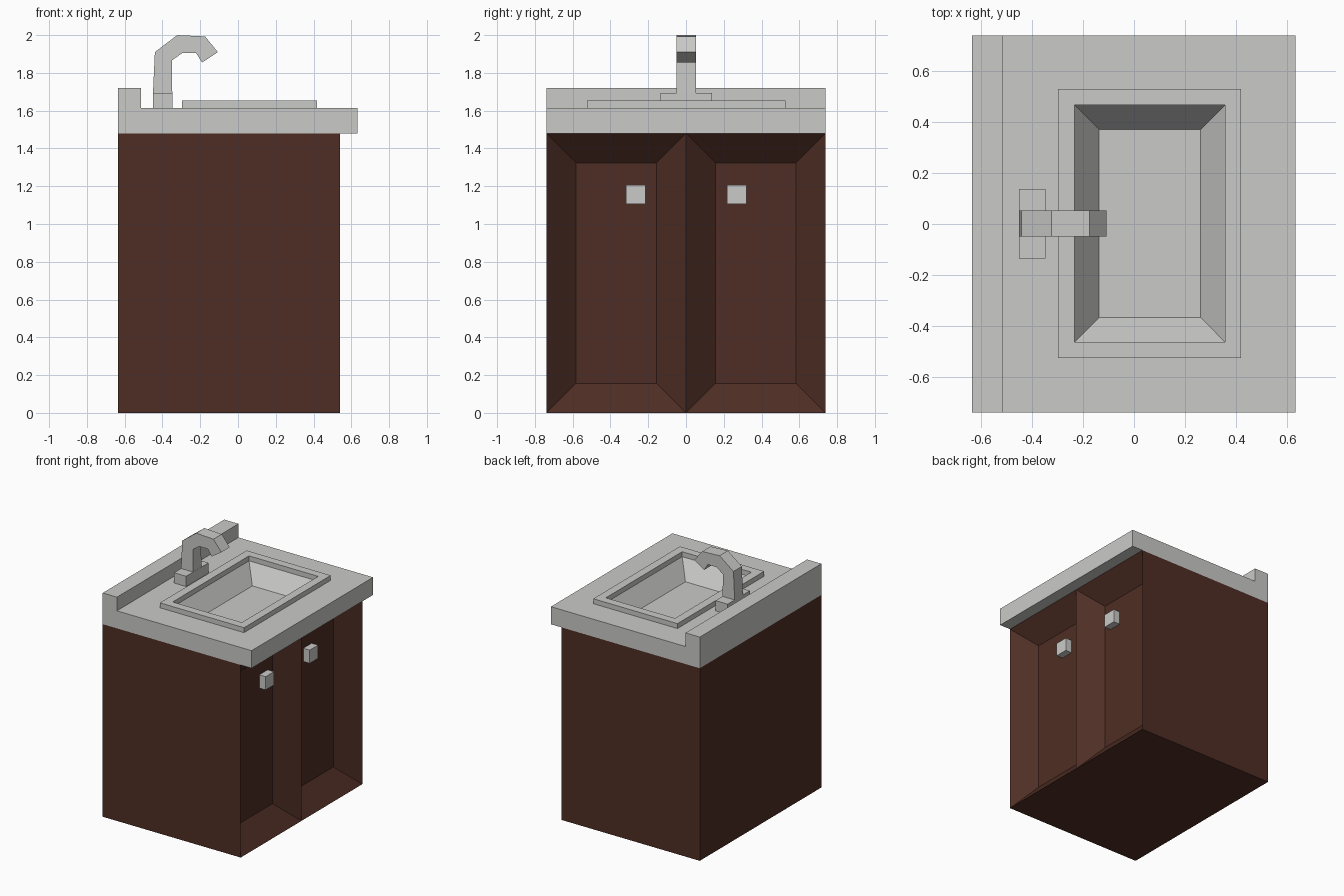
import bpy
import bmesh

if "Cube" in bpy.data.objects:
    bpy.data.objects.remove(bpy.data.objects["Cube"])


def material(name, rgb):
    m = bpy.data.materials.new(name)
    m.diffuse_color = (*rgb, 1.0)
    m.use_nodes = True
    m.node_tree.nodes["Principled BSDF"].inputs["Base Color"].default_value = m.diffuse_color
    return m


wood = material("dark_brown_wood", (0.078, 0.027, 0.018))
grey = material("light_grey", (0.59, 0.59, 0.58))


def finish(bm, name, mat):
    bmesh.ops.recalc_face_normals(bm, faces=bm.faces[:])
    me = bpy.data.meshes.new(name)
    bm.to_mesh(me)
    bm.free()
    me.materials.append(mat)
    ob = bpy.data.objects.new(name, me)
    bpy.context.collection.objects.link(ob)
    return ob


def loft(name, loops, mat, edit=None):
    """Join equal-length loops of points into a closed solid."""
    bm = bmesh.new()
    rings = [[bm.verts.new(p) for p in loop] for loop in loops]
    n = len(rings[0])
    for a, b in zip(rings, rings[1:]):
        for i in range(n):
            j = (i + 1) % n
            bm.faces.new((a[i], a[j], b[j], b[i]))
    bm.faces.new(rings[0][::-1])
    bm.faces.new(rings[-1])
    bmesh.ops.recalc_face_normals(bm, faces=bm.faces[:])
    if edit:
        edit(bm)
    return finish(bm, name, mat)


def rect(x0, x1, y0, y1, z):
    return [(x0, y0, z), (x1, y0, z), (x1, y1, z), (x0, y1, z)]


def box(name, x0, x1, y0, y1, z0, z1, mat, edit=None):
    return loft(name, [rect(x0, x1, y0, y1, z0), rect(x0, x1, y0, y1, z1)], mat, edit)


# Cabinet with two sunken, bevelled door panels on the +x side
def sink_doors(bm):
    bmesh.ops.bisect_plane(bm, geom=bm.verts[:] + bm.edges[:] + bm.faces[:],
                           plane_co=(0, 0, 0), plane_no=(0, 1, 0))
    bm.normal_update()
    doors = [f for f in bm.faces if f.normal.x > 0.9]
    bmesh.ops.inset_individual(bm, faces=doors, thickness=0.156, depth=0,
                               use_even_offset=True)
    for v in {v for f in doors for v in f.verts}:
        v.co.x = 0.403


box("cabinet", -0.634, 0.54, -0.738, 0.738, 0, 1.48, wood, sink_doors)

# Door handles
for side, y in (("left", -0.266), ("right", 0.269)):
    box("handle_" + side, 0.40, 0.457, y - 0.051, y + 0.051, 1.105, 1.207, grey)

# Countertop, raised rim and basin as one stepped surface
loft("countertop_basin", [
    rect(-0.634, 0.632, -0.738, 0.738, 1.48),
    rect(-0.634, 0.632, -0.738, 0.738, 1.615),
    rect(-0.297, 0.419, -0.525, 0.528, 1.615),
    rect(-0.297, 0.419, -0.525, 0.528, 1.653),
    rect(-0.232, 0.356, -0.462, 0.465, 1.653),
    rect(-0.232, 0.356, -0.462, 0.465, 1.615),
    rect(-0.137, 0.261, -0.366, 0.370, 1.484),
], grey)

# Backsplash
box("backsplash", -0.634, -0.513, -0.738, 0.738, 1.615, 1.72, grey)

# Faucet: base block and bent spout
box("faucet_base", -0.45, -0.347, -0.134, 0.137, 1.615, 1.694, grey)
profile = [(-0.45, 1.694), (-0.44, 1.91), (-0.322, 2.0), (-0.174, 1.993),
           (-0.107, 1.91), (-0.19, 1.855), (-0.222, 1.905), (-0.295, 1.905),
           (-0.35, 1.866), (-0.348, 1.694)]
loft("faucet_spout", [[(x, y, z) for x, z in profile] for y in (-0.049, 0.052)], grey)
